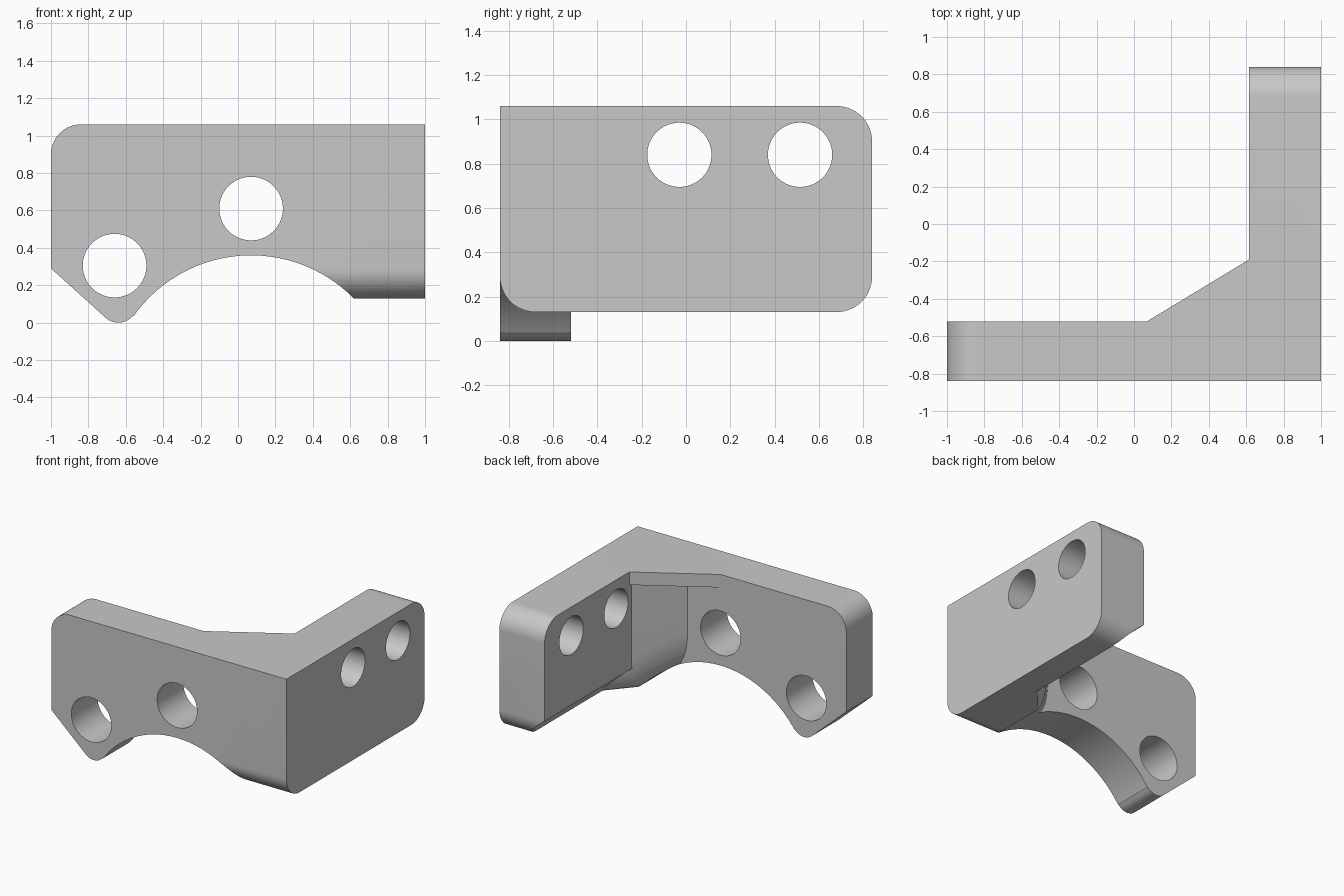
import bpy, bmesh
from math import cos, sin, radians, sqrt

cube = bpy.data.objects.get("Cube")
if cube:
    bpy.data.objects.remove(cube)

GREY = (0.58, 0.58, 0.58, 1)
mat = bpy.data.materials.new("plain grey")
mat.use_nodes = True
mat.diffuse_color = GREY
mat.node_tree.nodes["Principled BSDF"].inputs["Base Color"].default_value = GREY

TOP, BASE, FRONT, REAR, PLATE_BACK, INNER = 1.06, 0.13, -0.84, 0.84, -0.52, 0.615
FILLET = 0.16
ARCH_X, ARCH_Z, ARCH_R = 0.07, -0.41, 0.77


def arc(cx, cy, r, start, end, n=14):
    angles = [radians(start + (end - start) * i / n) for i in range(n + 1)]
    return [(cx + r * cos(a), cy + r * sin(a)) for a in angles]


def disc(cx, cy, r):
    return arc(cx, cy, r, 0, 360, 96)[:-1]


def loft(name, rings):
    """Closed solid through matching rings of points."""
    bm = bmesh.new()
    rows = [[bm.verts.new(p) for p in ring] for ring in rings]
    n = len(rows[0])
    for a, b in zip(rows, rows[1:]):
        for i in range(n):
            j = (i + 1) % n
            bm.faces.new((a[i], a[j], b[j], b[i]))
    bm.faces.new(rows[0][::-1])
    bm.faces.new(rows[-1])
    if bm.calc_volume(signed=True) < 0:
        bmesh.ops.reverse_faces(bm, faces=bm.faces)
    mesh = bpy.data.meshes.new(name)
    bm.to_mesh(mesh)
    bm.free()
    mesh.materials.append(mat)
    obj = bpy.data.objects.new(name, mesh)
    bpy.context.collection.objects.link(obj)
    return obj


def prism(name, profile, axis, lo, hi):
    place = {"x": lambda u, v, w: (w, u, v),
             "y": lambda u, v, w: (u, w, v),
             "z": lambda u, v, w: (u, v, w)}[axis]
    return loft(name, [[place(u, v, w) for u, v in profile] for w in (lo, hi)])


def combine(target, tool, operation):
    mod = target.modifiers.new(operation.lower(), "BOOLEAN")
    mod.operation, mod.object, mod.solver = operation, tool, "EXACT"
    bpy.context.view_layer.objects.active = target
    bpy.ops.object.modifier_apply(modifier=mod.name)
    bpy.data.objects.remove(tool)


# Front plate with rounded upper corner and rounded foot
front_profile = [(1, BASE), (1, TOP)]
front_profile += arc(-1 + FILLET, TOP - FILLET, FILLET, 90, 180)
front_profile += [(-1, 0.29)]
front_profile += arc(-0.64, 0.1, 0.1, 228, 319)
front_profile += [(-0.4, 0.1), (0.5, BASE)]
bracket = prism("bracket", front_profile, "y", FRONT, PLATE_BACK)

# Side plate with rounded rear corners, relieved along its inner lower edge
side_profile = [(FRONT, TOP), (FRONT, BASE)]
side_profile += arc(REAR - FILLET, BASE + FILLET, FILLET, 270, 360)
side_profile += arc(REAR - FILLET, TOP - FILLET, FILLET, 0, 90)
side_plate = prism("side_plate", side_profile, "x", INNER, 1)
relief = prism("relief_cutter", disc(ARCH_X, ARCH_Z, 0.9), "y", PLATE_BACK - 0.02, 1)
combine(side_plate, relief, "DIFFERENCE")
combine(bracket, side_plate, "UNION")

# Thin web across the top of the inside corner
web = [(ARCH_X, PLATE_BACK), (INNER, -0.19), (0.8, -0.19), (0.8, -0.7), (ARCH_X, -0.7)]
combine(bracket, prism("corner_web", web, "z", 0.96, TOP), "UNION")

# Corner gusset: sloping back face, rounded towards the underside
rings = []
for i in range(25):
    x = 0.33 + 0.53 * i / 24
    y = PLATE_BACK + (x - 0.35) * 1.15
    arch = ARCH_Z + sqrt(max(0, ARCH_R ** 2 - (x - ARCH_X) ** 2))
    floor = max(BASE + 0.005, arch)
    ring = [(x, -0.66, BASE), (x, y - 0.1, BASE)]
    for k in range(11):
        a = radians(9 * k)
        ring.append((x, y - 0.1 * (1 - sin(a)), floor + 0.25 * (1 - cos(a))))
    ring += [(x, y, 0.98), (x, -0.66, 0.98)]
    rings.append(ring)
combine(bracket, loft("gusset", rings), "UNION")

# Arched underside through plate and gusset
arch_cutter = prism("arch_cutter", disc(ARCH_X, ARCH_Z, ARCH_R), "y", -1, 0.1)
combine(bracket, arch_cutter, "DIFFERENCE")

# Rounded lower front edge on the corner side
edge = [(FRONT - 0.1, BASE - 0.1), (FRONT - 0.1, BASE + FILLET)]
edge += arc(FRONT + FILLET, BASE + FILLET, FILLET, 180, 270)
edge += [(FRONT + FILLET, BASE - 0.1)]
combine(bracket, prism("edge_cutter", edge, "x", 0.3, 1.1), "DIFFERENCE")

# Bolt holes through both plates
for cx, cz in ((ARCH_X, 0.61), (-0.66, 0.305)):
    combine(bracket, prism("hole_cutter", disc(cx, cz, 0.17), "y", -1, -0.3), "DIFFERENCE")
for cy in (-0.03, 0.515):
    combine(bracket, prism("hole_cutter", disc(cy, 0.84, 0.145), "x", 0.4, 1.2), "DIFFERENCE")

bpy.ops.object.select_all(action="DESELECT")
bracket.select_set(True)
bpy.context.view_layer.objects.active = bracket
bpy.ops.object.shade_smooth_by_angle(angle=radians(25))
